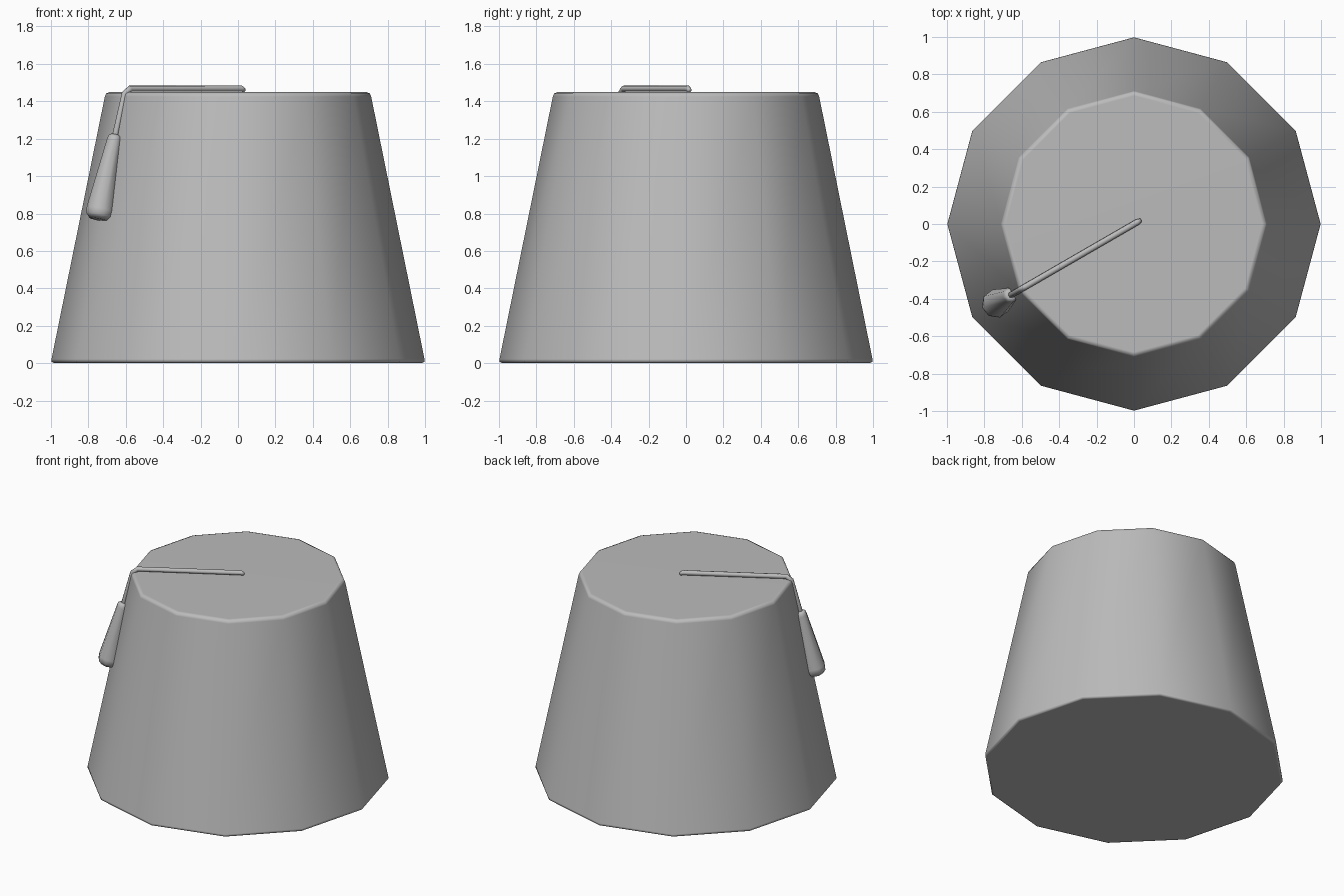
import bpy, bmesh, math
from mathutils import Vector

cube = bpy.data.objects.get("Cube")
if cube:
    bpy.data.objects.remove(cube, do_unlink=True)

felt = bpy.data.materials.new("grey_felt")
felt.use_nodes = True
grey = (0.5, 0.5, 0.5, 1)
felt.diffuse_color = grey
felt.node_tree.nodes["Principled BSDF"].inputs["Base Color"].default_value = grey


def finish(name, bm):
    """Turn a bmesh into a smooth object with flat-looking large faces."""
    bmesh.ops.recalc_face_normals(bm, faces=bm.faces)
    for face in bm.faces:
        face.smooth = True
    mesh = bpy.data.meshes.new(name)
    bm.to_mesh(mesh)
    bm.free()
    mesh.materials.append(felt)
    obj = bpy.data.objects.new(name, mesh)
    bpy.context.collection.objects.link(obj)
    obj.modifiers.new("weighted_normals", "WEIGHTED_NORMAL").keep_sharp = True
    return obj


def loft(name, rings, sides):
    """Skin rings given as (centre, normal, radius) and cap both ends."""
    bm = bmesh.new()
    loops = []
    for centre, normal, radius in rings:
        turn = Vector((0, 0, 1)).rotation_difference(Vector(normal).normalized())
        loop = []
        for i in range(sides):
            a = math.tau * i / sides
            offset = Vector((math.cos(a), math.sin(a), 0)) * radius
            loop.append(bm.verts.new(Vector(centre) + turn @ offset))
        loops.append(loop)
    for low, high in zip(loops, loops[1:]):
        for i in range(sides):
            j = (i + 1) % sides
            bm.faces.new((low[i], low[j], high[j], high[i]))
    bm.faces.new(loops[0][::-1])
    bm.faces.new(loops[-1])
    return finish(name, bm)


# Tapered twelve-sided hat with narrow bevelled rims
up = (0, 0, 1)
profile = [(0.982, 0), (0.998, 0.008), (0.997, 0.022),
           (0.712, 1.425), (0.705, 1.442), (0.685, 1.45)]
loft("hat_body", [((0, 0, z), up, r) for r, z in profile], 12)

# Everything on the tassel lies in one vertical plane through the crown
out = Vector((-math.cos(math.radians(30)), -0.5, 0))


def at(distance, z):
    return out * distance + Vector((0, 0, z))


# Cord: over the crown, round the rim, down to the tassel
path = [at(-0.04, 1.458), at(-0.02, 1.468), at(0.665, 1.468),
        at(0.70, 1.44), at(0.765, 1.19)]
rings = []
for i, p in enumerate(path):
    before = (p - path[i - 1]).normalized() if i else Vector()
    after = (path[i + 1] - p).normalized() if i < len(path) - 1 else Vector()
    rings.append((p, before + after, 0.011 if i == 0 else 0.017))
loft("tassel_cord", rings, 8)

# Tassel: a flared plug with rounded ends
top, bottom = at(0.757, 1.222), at(0.862, 0.768)
axis = bottom - top
flare = [(0, 0.024), (0.025, 0.037), (0.07, 0.041), (0.88, 0.077),
         (0.95, 0.074), (1, 0.052)]
loft("tassel", [(top + axis * t, axis, r) for t, r in flare], 8)
